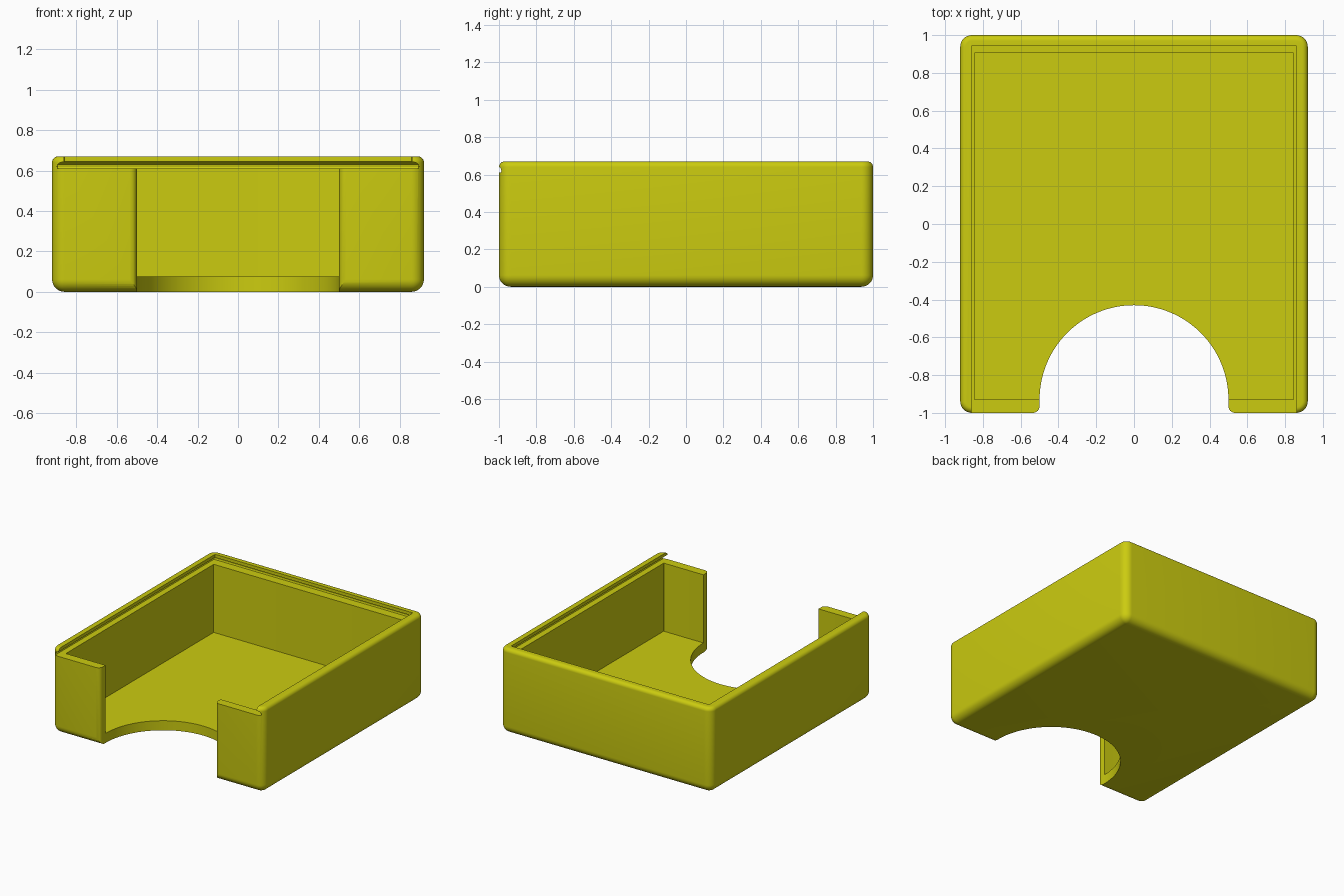
import bpy
import bmesh
from math import sin, cos, pi, radians

old = bpy.data.objects.get("Cube")
if old:
    bpy.data.objects.remove(old, do_unlink=True)

YELLOW = (0.6, 0.6, 0.005, 1)
mat = bpy.data.materials.new("olive_yellow")
mat.use_nodes = True
mat.diffuse_color = YELLOW
mat.node_tree.nodes["Principled BSDF"].inputs["Base Color"].default_value = YELLOW


def arc(cx, cy, r, start, end, steps):
    """Points on an arc, angles in degrees."""
    angles = [radians(start + (end - start) * i / steps) for i in range(steps + 1)]
    return [(cx + r * cos(a), cy + r * sin(a)) for a in angles]


def rounded_rect(half_x, front, back, r):
    x, pts = half_x - r, []
    corners = [(x, back - r), (-x, back - r), (-x, front + r), (x, front + r)]
    for i, (cx, cy) in enumerate(corners):
        pts += arc(cx, cy, r, 90 * i, 90 * i + 90, 8)
    return pts


def loft(name, levels):
    """Closed solid through (z, outline) levels."""
    bm = bmesh.new()
    rings = [[bm.verts.new((x, y, z)) for x, y in pts] for z, pts in levels]
    n = len(rings[0])
    for low, high in zip(rings, rings[1:]):
        for i in range(n):
            j = (i + 1) % n
            bm.faces.new((low[i], low[j], high[j], high[i]))
    bm.faces.new(rings[0][::-1])
    bm.faces.new(rings[-1])
    bmesh.ops.recalc_face_normals(bm, faces=bm.faces)
    mesh = bpy.data.meshes.new(name)
    bm.to_mesh(mesh)
    bm.free()
    mesh.materials.append(mat)
    obj = bpy.data.objects.new(name, mesh)
    bpy.context.collection.objects.link(obj)
    return obj


# Outer shell with rounded corners and rounded top and bottom rims
HEIGHT, CORNER, RIM, STEPS = 0.67, 0.062, 0.03, 8
levels = []
for radius, base, side in ((CORNER, CORNER, -1), (RIM, HEIGHT - RIM, 1)):
    for i in range(STEPS + 1):
        a = pi / 2 * (i / STEPS if side > 0 else 1 - i / STEPS)
        inset = radius * (1 - cos(a))
        outline = rounded_rect(0.92 - inset, inset - 1, 1 - inset,
                               max(CORNER - inset, 0.002))
        levels.append((base + side * radius * sin(a), outline))
box = loft("open_box", levels)

# Inner cavity
cavity_outline = rounded_rect(0.845, -0.93, 0.905, 0.002)
cavity = loft("cavity_cutter", [(0.075, cavity_outline), (0.8, cavity_outline)])

# Undercut lid groove, open at the front
groove_steps = ((0.61, 0.892), (0.618, 0.895), (0.63, 0.893),
                (0.637, 0.885), (0.645, 0.86), (0.8, 0.86))
groove = loft("lid_groove_cutter",
              [(z, rounded_rect(x, -1.2, x + 0.083, 0.004)) for z, x in groove_steps])

# Round finger notch whose mouth flares softly at the front
right_flare = arc(0.535, -0.965, 0.035, 270, 180, 6)
left_flare = [(-x, y) for x, y in reversed(right_flare)]
notch_outline = ([(0.535, -1.2)] + right_flare + arc(0, -0.93, 0.5, 0, 180, 64)
                 + left_flare + [(-0.535, -1.2)])
notch = loft("finger_notch_cutter", [(-0.2, notch_outline), (0.9, notch_outline)])

# Carve the shell
bpy.ops.object.select_all(action="DESELECT")
box.select_set(True)
bpy.context.view_layer.objects.active = box
for cutter in (cavity, groove, notch):
    cutter.hide_render = True
    mod = box.modifiers.new(cutter.name, "BOOLEAN")
    mod.operation = "DIFFERENCE"
    mod.solver = "EXACT"
    mod.object = cutter
    bpy.ops.object.modifier_apply(modifier=mod.name)
    bpy.data.objects.remove(cutter, do_unlink=True)
bpy.ops.object.shade_smooth_by_angle(angle=radians(30))
